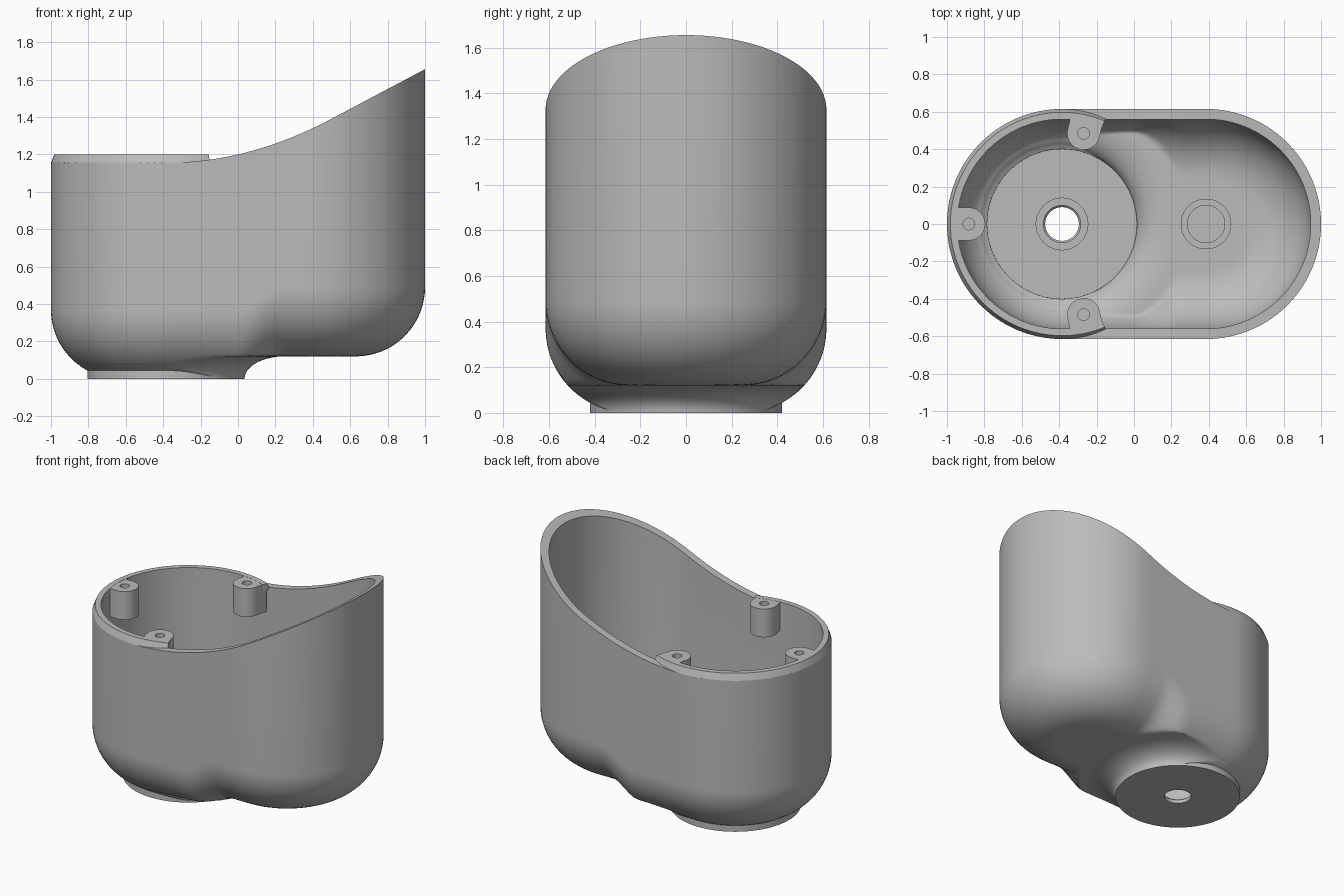
import bpy, bmesh
from math import sin, cos, pi, sqrt, hypot, radians

if "Cube" in bpy.data.objects:
    bpy.data.objects.remove(bpy.data.objects["Cube"])

grey = bpy.data.materials.new("plain grey")
grey.use_nodes = True
grey.diffuse_color = (0.5, 0.5, 0.5, 1)
grey.node_tree.nodes["Principled BSDF"].inputs["Base Color"].default_value = (0.5, 0.5, 0.5, 1)

CX = 0.385       # end-circle centres at x = -CX and +CX
RAD = 0.615      # outer radius
WALL = 0.055
STEP = 0.12      # height of the foot below the main body
FLARE = 0.215    # width of the curve from foot to body


def loft(name, rows, wrap=False, cap_first=False, cap_last=False, ring=True):
    """Skin a list of equal point rows into one smooth-shaded object."""
    bm = bmesh.new()
    grid = [[bm.verts.new(p) for p in row] for row in rows]
    n = len(rows[0])
    pairs = list(zip(grid, grid[1:]))
    if wrap:
        pairs.append((grid[-1], grid[0]))
    for a, b in pairs:
        for i in range(n if ring else n - 1):
            j = (i + 1) % n
            bm.faces.new((a[i], a[j], b[j], b[i]))
    if cap_first:
        bm.faces.new(grid[0])
    if cap_last:
        bm.faces.new(grid[-1])
    bmesh.ops.recalc_face_normals(bm, faces=bm.faces)
    mesh = bpy.data.meshes.new(name)
    bm.to_mesh(mesh)
    bm.free()
    mesh.materials.append(grey)
    mesh.shade_smooth()
    mesh.set_sharp_from_angle(angle=radians(32))
    obj = bpy.data.objects.new(name, mesh)
    bpy.context.collection.objects.link(obj)
    return obj


def stadium(r, arc=48, side=20):
    """Plan outline: two half circles joined by straight sides."""
    pts = []
    for sign in (1, -1):
        for i in range(arc):
            a = -pi / 2 + pi * i / arc
            pts.append((sign * (CX + r * cos(a)), sign * r * sin(a)))
        for i in range(side):
            pts.append((sign * (CX - 2 * CX * i / side), sign * r))
    return pts


def circle(r, z, outline):
    """Circle round the foot centre, with points in line with the outline."""
    row = []
    for x, y in outline:
        k = r / hypot(x + CX, y)
        row.append((-CX + (x + CX) * k, y * k, z))
    return row


def under_height(x, y, r_out, r_foot, fillet, z0):
    """Height of the rounded underside that steps down to the round foot."""
    d = r_out - hypot(max(abs(x) - CX, 0), y)
    d = min(max(d, 0), fillet)
    body = z0 + STEP + fillet - sqrt(fillet ** 2 - (fillet - d) ** 2)
    t = min(max((0.25 - x) / 0.25, 0), 1)
    body -= STEP * t * t * (3 - 2 * t)
    u = min(max((hypot(x + CX, y) - r_foot) / FLARE, 0), 1)
    return max(body, z0 + STEP * sqrt(1 - (1 - u) ** 2))


def skin(r_out, r_foot, fillet, z0, count=44):
    """Rows from the foot circle out to the wall."""
    outline = stadium(r_out)
    foot = circle(r_foot, z0, outline)
    rows = [foot]
    for k in range(1, count + 1):
        t = k / count
        s = t * t * (3 - 2 * t)
        row = []
        for (fx, fy, _), (ox, oy) in zip(foot, outline):
            x, y = fx + (ox - fx) * s, fy + (oy - fy) * s
            row.append((x, y, under_height(x, y, r_out, r_foot, fillet, z0)))
        rows.append(row)
    return rows


def rim(r):
    """Top edge: level on the right, then sweeping up to the left end."""
    row = []
    for x, y in stadium(r):
        u = max(x + CX, 0)
        z = 0.3 * u * u if u < 0.9 else 0.243 + 0.53 * (u - 0.9)
        row.append((x, y, 1.155 + z))
    return row


# Hollow shell with a drain hole and counterbore in the foot
outer, inner = stadium(RAD), stadium(RAD - WALL)
rows = [circle(0.09, 0, outer)]
rows += skin(RAD, 0.42, 0.37, 0)
rows += [rim(RAD), rim(RAD - WALL)]
rows += skin(RAD - WALL, 0.40, 0.315, WALL)[::-1]
rows += [circle(0.138, WALL, inner), circle(0.138, 0.035, inner),
         circle(0.10, 0.035, inner), circle(0.09, 0.025, inner)]
loft("shell", rows, wrap=True)

# Raised chamfered lip round the right end
section = [(RAD, 1.155), (0.597, 1.2), (RAD - WALL, 1.2), (RAD - WALL, 1.15)]
lip = []
for i in range(65):
    a = radians(67.5 + 225 * i / 64)
    lip.append([(-CX + r * cos(a), r * sin(a), z) for r, z in section])
loft("rim_lip", lip, cap_first=True, cap_last=True)


# Screw posts: rounded inside, square where they meet the wall
def post_row(angle, z, hole=None):
    row = []
    for i in range(48):
        a = 2 * pi * i / 48
        c, s = cos(a), sin(a)
        k = hole or 0.088 / (max(c, abs(s)) if c > 0 else 1)
        u, v = 0.498 + c * k, s * k
        row.append((-CX + u * cos(angle) - v * sin(angle),
                    u * sin(angle) + v * cos(angle), z))
    return row


for name, deg in (("right_post", 180), ("back_post", 76.6), ("front_post", -76.6)):
    a = radians(deg)
    loft(name, [post_row(a, 1.0), post_row(a, 1.199), post_row(a, 1.199, 0.031),
                post_row(a, 1.04, 0.031)], cap_first=True, cap_last=True)

# Low ring on the raised floor
ring_rows = []
for r, z in ((0.135, 0.165), (0.135, 0.185), (0.10, 0.185), (0.10, 0.165)):
    ring_rows.append([(CX + r * cos(2 * pi * i / 48), r * sin(2 * pi * i / 48), z)
                      for i in range(48)])
loft("floor_ring", ring_rows, wrap=True)
